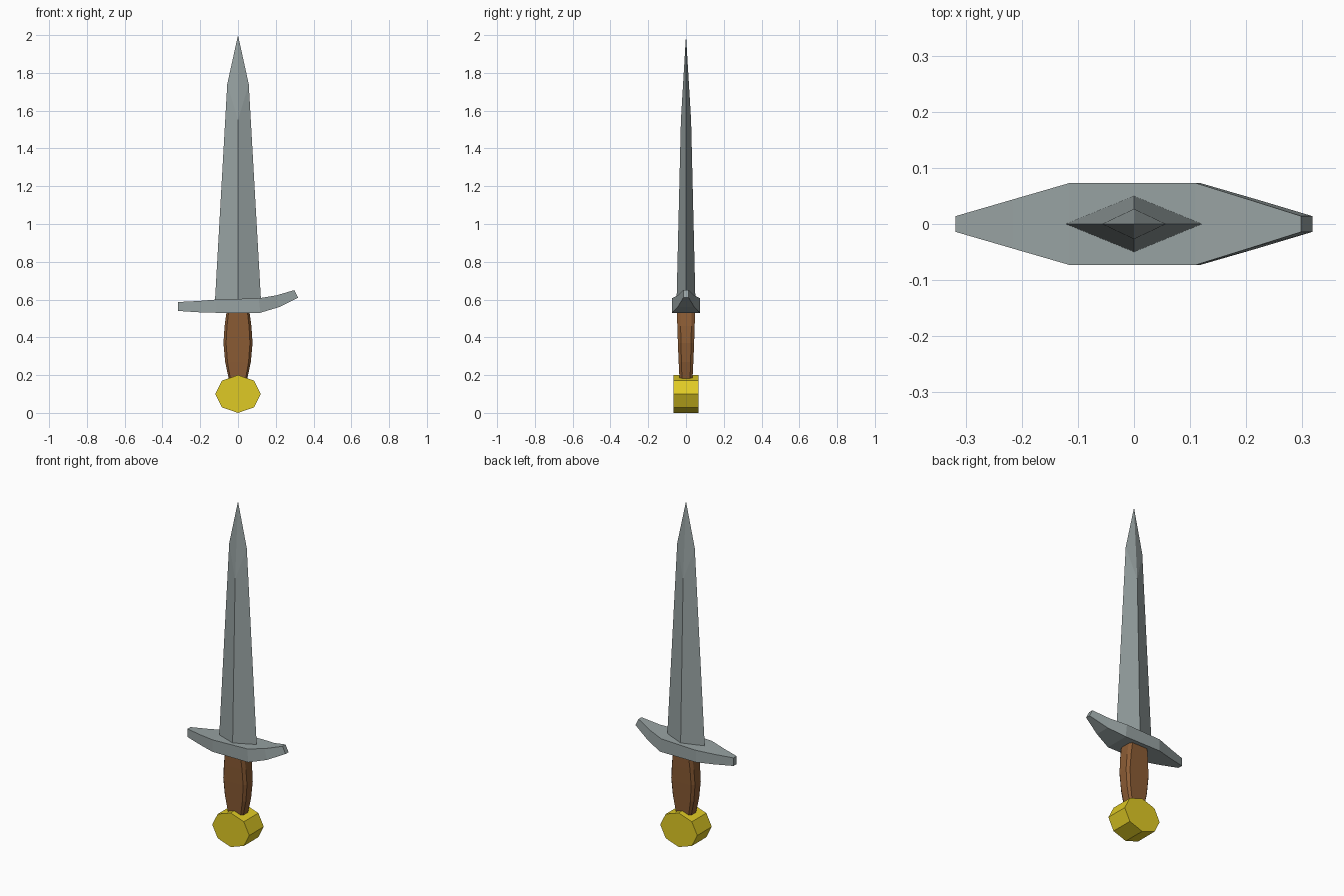
import bpy
import bmesh
from math import sin, cos, pi

old = bpy.data.objects.get("Cube")
if old:
    bpy.data.objects.remove(old, do_unlink=True)


def material(name, rgb):
    mat = bpy.data.materials.new(name)
    mat.use_nodes = True
    mat.diffuse_color = (*rgb, 1)
    mat.node_tree.nodes["Principled BSDF"].inputs["Base Color"].default_value = (*rgb, 1)
    return mat


steel = material("steel grey", (0.31, 0.36, 0.36))
leather = material("leather brown", (0.26, 0.107, 0.035))
gold = material("gold yellow", (0.74, 0.59, 0.018))


def loft(name, rings, mat, tip=None):
    """Skin rings of equal length, capping the ends or closing on a tip point."""
    bm = bmesh.new()
    loops = [[bm.verts.new(p) for p in ring] for ring in rings]
    n = len(loops[0])
    for a, b in zip(loops, loops[1:]):
        for i in range(n):
            j = (i + 1) % n
            bm.faces.new((a[i], a[j], b[j], b[i]))
    bm.faces.new(loops[0][::-1])
    if tip:
        end = bm.verts.new(tip)
        for i in range(n):
            bm.faces.new((loops[-1][i], loops[-1][(i + 1) % n], end))
    else:
        bm.faces.new(loops[-1])
    bmesh.ops.recalc_face_normals(bm, faces=bm.faces)
    mesh = bpy.data.meshes.new(name)
    bm.to_mesh(mesh)
    bm.free()
    mesh.materials.append(mat)
    obj = bpy.data.objects.new(name, mesh)
    bpy.context.collection.objects.link(obj)
    return obj


# Blade: diamond section, with the ridges ending lower than the edge shoulders
def diamond(w, d, z_edge, z_ridge):
    return [(w, 0, z_edge), (0, d, z_ridge), (-w, 0, z_edge), (0, -d, z_ridge)]


loft("blade", [diamond(0.122, 0.05, 0.59, 0.59), diamond(0.057, 0.027, 1.74, 1.55)],
     steel, tip=(0, 0, 2))

# Crossguard: stations of (bottom x, bottom z, top x, top z, half depth),
# nearly straight on the right arm and swept up on the left arm
stations = [
    (-0.318, 0.54, -0.318, 0.587, 0.014),
    (-0.215, 0.533, -0.215, 0.592, 0.044),
    (-0.115, 0.53, -0.115, 0.6, 0.073),
    (0.118, 0.53, 0.11, 0.607, 0.073),
    (0.218, 0.56, 0.203, 0.622, 0.044),
    (0.318, 0.61, 0.298, 0.65, 0.014),
]
loft("crossguard", [[(bx, -d, bz), (bx, d, bz), (tx, d, tz), (tx, -d, tz)]
                    for bx, bz, tx, tz, d in stations], steel)


# Grip: chamfered rectangle section, swelling in the middle
def chamfered(w, d, z):
    a, b = w * 0.82, d * 0.62
    return [(w, -b, z), (w, b, z), (a, d, z), (-a, d, z),
            (-w, b, z), (-w, -b, z), (-a, -d, z), (a, -d, z)]


loft("grip", [chamfered(0.047, 0.034, 0.17), chamfered(0.068, 0.039, 0.27),
              chamfered(0.077, 0.043, 0.37), chamfered(0.071, 0.046, 0.46),
              chamfered(0.06, 0.048, 0.54)], leather)

# Pommel: eight-sided disc facing front and back
loft("pommel", [[(0.12 * cos(k * pi / 4), y, 0.1 + 0.1 * sin(k * pi / 4))
                 for k in range(8)] for y in (-0.067, 0.067)], gold)
